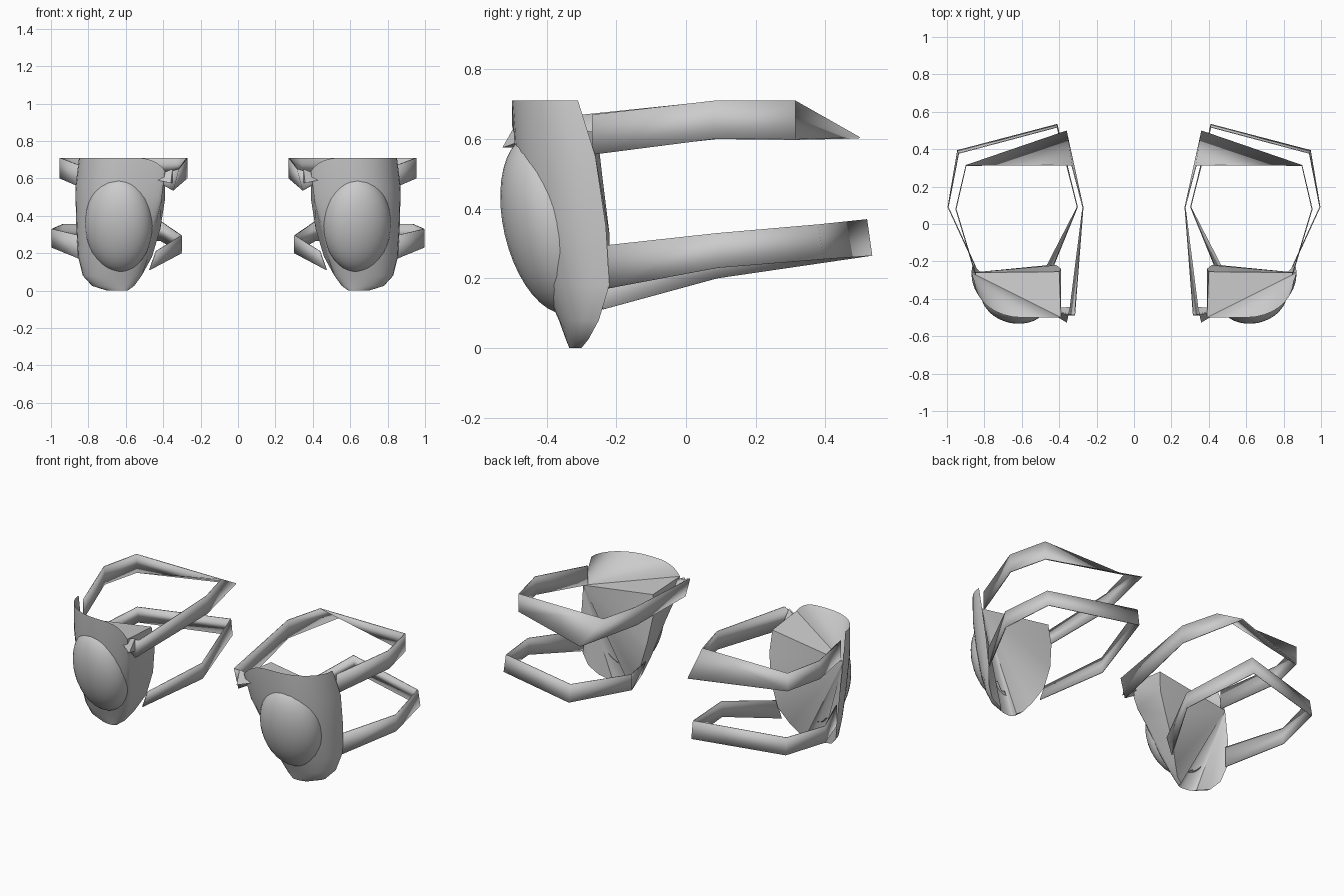
import bpy, bmesh, math
from mathutils import Matrix, Vector

if "Cube" in bpy.data.objects:
    bpy.data.objects.remove(bpy.data.objects["Cube"])

grey = bpy.data.materials.new("plain grey")
grey.use_nodes = True
grey.diffuse_color = (0.6, 0.6, 0.6, 1)
grey.node_tree.nodes["Principled BSDF"].inputs["Base Color"].default_value = (0.6, 0.6, 0.6, 1)


def finish(bm, name, thickness=0, angle=40):
    """Turn a bmesh into a smooth object mirrored onto the other leg."""
    bmesh.ops.recalc_face_normals(bm, faces=bm.faces)
    mesh = bpy.data.meshes.new(name)
    bm.to_mesh(mesh)
    bm.free()
    mesh.materials.append(grey)
    ob = bpy.data.objects.new(name, mesh)
    bpy.context.collection.objects.link(ob)
    if thickness:
        ob.modifiers.new("thickness", "SOLIDIFY").thickness = thickness
    ob.modifiers.new("other leg", "MIRROR")
    bpy.ops.object.select_all(action="DESELECT")
    ob.select_set(True)
    bpy.context.view_layer.objects.active = ob
    bpy.ops.object.shade_smooth_by_angle(angle=math.radians(angle))


# Shell: rows of z, outer x, inner x, front y, outer back y, inner front y, then the wing point
ROWS = [
    (.71, .85, .39, -.50, -.31, -.50, (.40, -.255, .62)),
    (.55, .87, .41, -.49, -.26, -.46, (.39, -.24, .49)),
    (.35, .865, .44, -.46, -.23, -.40, (.415, -.22, .33)),
    (.18, .855, .48, -.41, -.22, -.34, (.46, -.22, .18)),
    (.08, .83, .515, -.365, -.25, -.31, (.515, -.26, .08)),
    (.025, .78, .555, -.345, -.28, -.31, (.555, -.29, .025)),
    (.00, .70, .59, -.335, -.30, -.32, (.59, -.30, .005)),
]
STEPS = 8


def shell_row(z, xo, xi, yf, yb, yi, wing):
    xm = (xo + xi) / 2 - .02
    quarter = [math.pi / 2 * i / STEPS for i in range(STEPS + 1)]
    pts = [(xm + (xo - xm) * math.cos(a), yb + (yf - yb) * math.sin(a), z) for a in quarter]
    drop = .07 if z > .5 else 0
    pts += [(xm - (xm - xi) * math.sin(a), yi + (yf - yi) * math.cos(a),
             z - drop * math.sin(a) ** 4) for a in quarter[1:]]
    return pts + [wing]


bm = bmesh.new()
grid = [[bm.verts.new(p) for p in shell_row(*row)] for row in ROWS]
for upper, lower in zip(grid, grid[1:]):
    for i in range(len(upper) - 1):
        bm.faces.new((upper[i], upper[i + 1], lower[i + 1], lower[i]))
# Back of the shell: a fan from the outer edge to the rest of the rim
rim = grid[0] + [r[-1] for r in grid[1:]] + grid[-1][-2::-1] + [r[0] for r in grid[-2:0:-1]]
apex = grid[1][0]
for a, b in zip(rim, rim[1:] + rim[:1]):
    if apex not in (a, b):
        bm.faces.new((apex, a, b))
finish(bm, "shell", angle=50)

# Knee cap: the front of a tilted ellipsoid, turned slightly outward on the shell
bm = bmesh.new()
bmesh.ops.create_uvsphere(bm, u_segments=32, v_segments=20, radius=1)
bmesh.ops.delete(bm, geom=[v for v in bm.verts if v.co.y > .25], context="VERTS")
place = (Matrix.Translation((.637, -.392, .355)) @ Matrix.Rotation(math.radians(13), 4, "X")
         @ Matrix.Rotation(math.radians(11), 4, "Z") @ Matrix.Diagonal((.182, .13, .262, 1)))
bmesh.ops.transform(bm, matrix=place, verts=bm.verts)
finish(bm, "knee_cap")


# Straps: pairs of lower and upper edge points, joined by flat bands
def strap(name, pairs):
    bm = bmesh.new()
    edges = [[bm.verts.new(p) for p in pair] for pair in pairs]
    for (a, b), (c, d) in zip(edges, edges[1:]):
        bm.faces.new((a, c, d, b))
    finish(bm, name, .006, 25)


def band(x, y, low, high, lean=0):
    return (x, y, low), (x + lean, y, high)


strap("upper_strap", [
    band(.85, -.27, .555, .67), band(.955, .08, .60, .71),
    band(.90, .315, .60, .71), ((.36, .50, .605), (.33, .315, .71)),
    band(.27, .09, .60, .71), band(.345, -.49, .535, .65, -.03), band(.43, -.47, .58, .62)])
strap("lower_strap", [
    band(.85, -.23, .17, .295), band(.997, .09, .23, .33),
    ((.945, .395, .255), (.94, .38, .355)), ((.41, .535, .265), (.41, .52, .37)),
    band(.30, .09, .20, .295), band(.47, -.24, .11, .21, -.035)])

# Strap lug: a small three-sided wedge at the inner top corner
bm = bmesh.new()
start, end = Vector((.44, -.465, .60)), Vector((.35, -.485, .60))
turn = (end - start).to_track_quat("Z", "Y").to_matrix().to_4x4()
bmesh.ops.create_cone(bm, cap_ends=True, segments=3, radius1=.015, radius2=.05,
                      depth=(end - start).length,
                      matrix=Matrix.Translation((start + end) / 2) @ turn)
finish(bm, "strap_lug")
